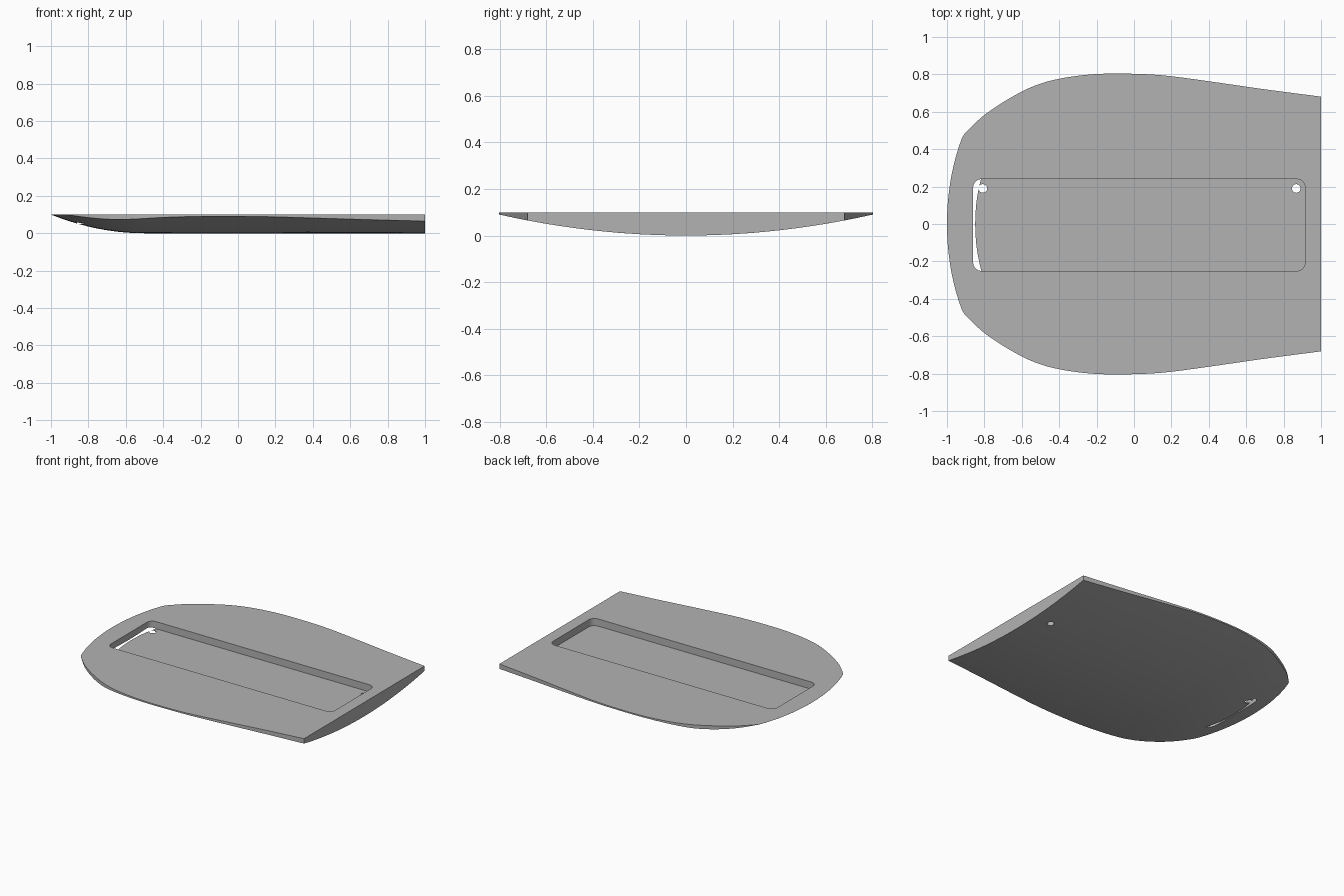
import bpy, bmesh, math
from mathutils import Vector

cube = bpy.data.objects.get("Cube")
if cube:
    bpy.data.objects.remove(cube, do_unlink=True)

TOP, FLOOR = 0.1, 0.0488
BOW_START, CAMBER = -0.5, 0.14
# Half widths of the plan outline from bow corner to stern
OUTLINE = [(-0.92, 0.468), (-0.8, 0.583), (-0.6, 0.708), (-0.45, 0.765), (-0.25, 0.798),
           (-0.06, 0.804), (0.15, 0.795), (0.4, 0.763), (0.7, 0.72), (1.0, 0.681)]


def half_width(x):
    """Smooth Hermite interpolation of the outline."""
    last = len(OUTLINE) - 1
    i = max([0] + [k for k in range(last) if OUTLINE[k][0] <= x])
    def slope(k):
        a, b = OUTLINE[max(k - 1, 0)], OUTLINE[min(k + 1, last)]
        return (b[1] - a[1]) / (b[0] - a[0])
    (x0, y0), (x1, y1) = OUTLINE[i], OUTLINE[i + 1]
    h = x1 - x0
    t = (x - x0) / h
    return ((2*t**3 - 3*t*t + 1) * y0 + (t**3 - 2*t*t + t) * h * slope(i)
            + (3*t*t - 2*t**3) * y1 + (t**3 - t*t) * h * slope(i + 1))


def rise(x):
    """Keel height, curving up to the top at the bow."""
    return TOP * (max(0, BOW_START - x) / (1 + BOW_START)) ** 2


def finish(name, bm):
    bmesh.ops.recalc_face_normals(bm, faces=bm.faces)
    mesh = bpy.data.meshes.new(name)
    bm.to_mesh(mesh)
    bm.free()
    obj = bpy.data.objects.new(name, mesh)
    bpy.context.collection.objects.link(obj)
    return obj


def prism(name, points, z0, z1):
    bm = bmesh.new()
    face = bm.faces.new([bm.verts.new((x, y, z0)) for x, y in points])
    new = bmesh.ops.extrude_face_region(bm, geom=[face])["geom"]
    verts = [v for v in new if isinstance(v, bmesh.types.BMVert)]
    bmesh.ops.translate(bm, verts=verts, vec=Vector((0, 0, z1 - z0)))
    return finish(name, bm)


def arc(cx, cy, r, start, end, n):
    return [(cx + r * math.cos(start + (end - start) * i / n),
             cy + r * math.sin(start + (end - start) * i / n)) for i in range(n)]


# Hull plate: flat deck over a cambered bottom, lofted along x
CORNER, ACROSS = -0.909, 32
stations = [-1 + (CORNER + 1) * (i / 16) ** 2 for i in range(16)]
stations += [CORNER + (1 - CORNER) * i / 56 for i in range(57)]
bm = bmesh.new()
bottom, left, right = [], [], []
for x in stations:
    w = max(0.01, math.sqrt(max(0, TOP - rise(x)) / CAMBER))
    if x >= CORNER:
        w = min(w, half_width(x))
    row = []
    for j in range(ACROSS + 1):
        y = w * (2 * j / ACROSS - 1)
        row.append(bm.verts.new((x, y, min(rise(x) + CAMBER * y * y, TOP - 0.0004))))
    bottom.append(row)
    right.append(bm.verts.new((x, -w, TOP)))
    left.append(bm.verts.new((x, w, TOP)))
for i in range(len(stations) - 1):
    a, b = bottom[i], bottom[i + 1]
    for j in range(ACROSS):
        bm.faces.new((a[j], a[j + 1], b[j + 1], b[j]))
    bm.faces.new((right[i], a[0], b[0], right[i + 1]))
    bm.faces.new((left[i], left[i + 1], b[-1], a[-1]))
bm.faces.new(right + left[::-1])
for k in (0, -1):
    bm.faces.new(bottom[k] + [left[k], right[k]])
hull = finish("hull_plate", bm)

# Rounded pocket and two drain holes
X0, X1, Y0, Y1, R = -0.86, 0.915, -0.251, 0.24, 0.045
corners = [(X1 - R, Y1 - R), (X0 + R, Y1 - R), (X0 + R, Y0 + R), (X1 - R, Y0 + R)]
outline = []
for k, (cx, cy) in enumerate(corners):
    q = math.pi / 2
    outline += arc(cx, cy, R, k * q, (k + 1) * q, 8)
    outline.append((cx + R * math.cos((k + 1) * q), cy + R * math.sin((k + 1) * q)))
cutters = [prism("pocket_cutter", outline, FLOOR, 0.2)]
for x in (-0.808, 0.867):
    cutters.append(prism("hole_cutter", arc(x, 0.19, 0.023, 0, math.tau, 24), -0.1, 0.08))

bpy.context.view_layer.objects.active = hull
for cutter in cutters:
    cutter.hide_render = True
    mod = hull.modifiers.new("cut", "BOOLEAN")
    mod.operation, mod.solver, mod.object = "DIFFERENCE", "EXACT", cutter
    bpy.ops.object.modifier_apply(modifier=mod.name)
    bpy.data.objects.remove(cutter, do_unlink=True)

# Plain grey finish
grey = bpy.data.materials.new("plain_grey")
grey.use_nodes = True
color = (0.45, 0.45, 0.45, 1)
grey.diffuse_color = color
grey.node_tree.nodes["Principled BSDF"].inputs["Base Color"].default_value = color
hull.data.materials.clear()
hull.data.materials.append(grey)

bpy.ops.object.select_all(action="DESELECT")
hull.select_set(True)
bpy.ops.object.shade_smooth_by_angle(angle=math.radians(30))
